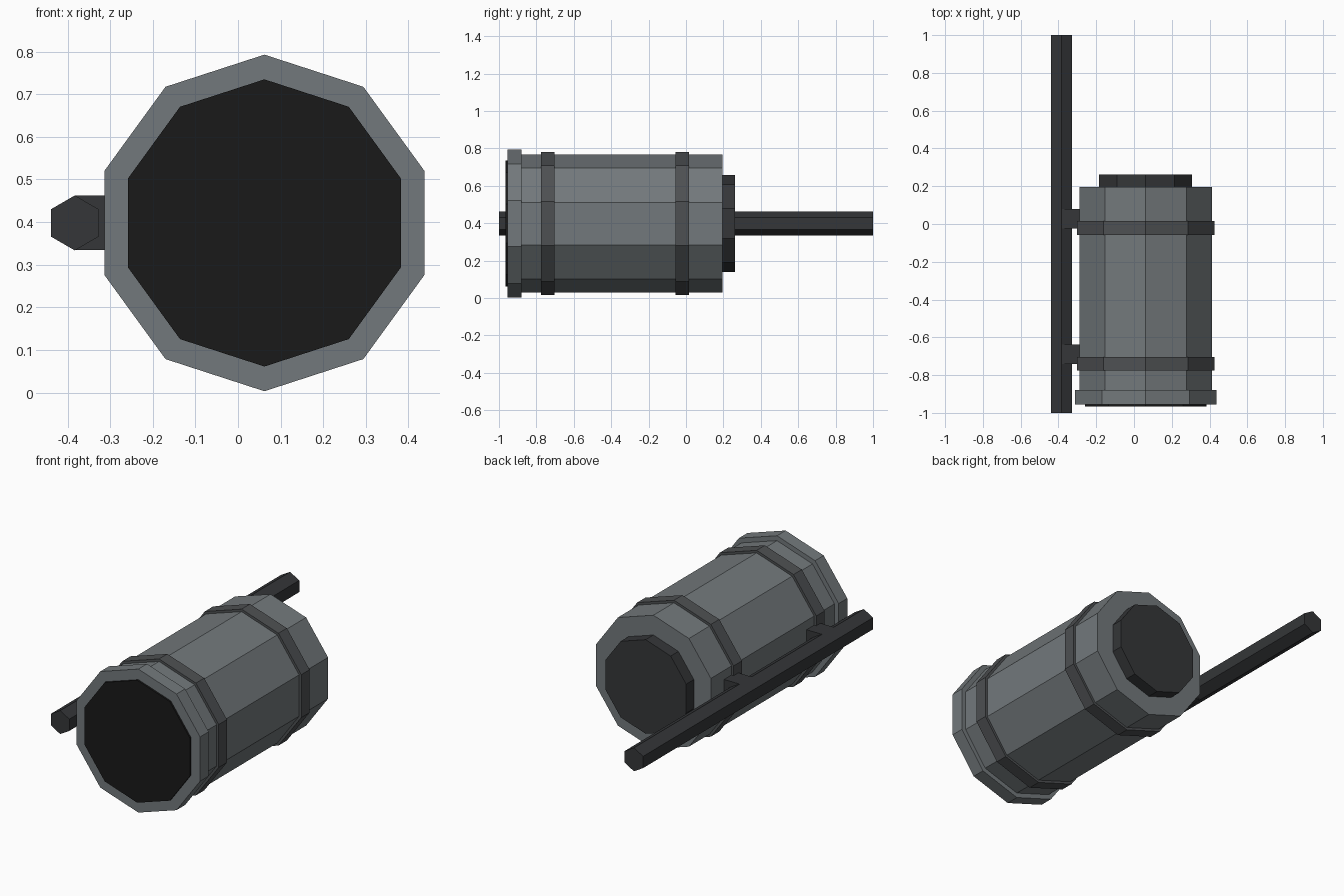
import bpy
import bmesh
from math import pi
from mathutils import Matrix, Vector

if "Cube" in bpy.data.objects:
    bpy.data.objects.remove(bpy.data.objects["Cube"])

CX, CZ = 0.062, 0.398   # axis of the barrel


def material(name, rgb):
    m = bpy.data.materials.new(name)
    m.diffuse_color = (*rgb, 1)
    m.use_nodes = True
    m.node_tree.nodes["Principled BSDF"].inputs["Base Color"].default_value = m.diffuse_color
    return m


GREY = material("body_grey", (0.17, 0.19, 0.2))
DARK_GREY = material("band_grey", (0.075, 0.08, 0.085))
CHARCOAL = material("charcoal", (0.035, 0.037, 0.04))
BLACK = material("lens_black", (0.01, 0.01, 0.01))


def finish(bm, name, mat):
    mesh = bpy.data.meshes.new(name)
    bm.to_mesh(mesh)
    bm.free()
    mesh.materials.append(mat)
    obj = bpy.data.objects.new(name, mesh)
    bpy.context.collection.objects.link(obj)


def prism(name, sides, radius, y0, y1, mat, x=CX, z=CZ):
    """Flat-sided cylinder along y with a corner pointing straight up."""
    bm = bmesh.new()
    ring = [bm.verts.new((Matrix.Rotation(2 * pi * i / sides, 3, 'Y') @ Vector((0, 0, radius)))
                         + Vector((x, y0, z))) for i in range(sides)]
    face = bm.faces.new(ring)
    top = bmesh.ops.extrude_face_region(bm, geom=[face], use_keep_orig=True)
    moved = [v for v in top["geom"] if isinstance(v, bmesh.types.BMVert)]
    bmesh.ops.translate(bm, verts=moved, vec=(0, y1 - y0, 0))
    bmesh.ops.recalc_face_normals(bm, faces=bm.faces)
    finish(bm, name, mat)


def box(name, lo, hi, mat):
    lo, hi = Vector(lo), Vector(hi)
    bm = bmesh.new()
    bmesh.ops.create_cube(bm, size=1, matrix=Matrix.LocRotScale((lo + hi) / 2, None, hi - lo))
    finish(bm, name, mat)


# Barrel, front rim, front glass and rear cap
prism("barrel", 10, 0.368, -0.90, 0.195, GREY)
prism("front_rim", 10, 0.395, -0.955, -0.88, GREY)
prism("front_glass", 10, 0.337, -0.965, -0.93, BLACK)
prism("rear_cap", 10, 0.259, 0.18, 0.262, CHARCOAL)

# Clamp bands, each with a bracket reaching the rod
for label, y0, y1, b0, b1 in (("front", -0.775, -0.703, -0.74, -0.637),
                              ("rear", -0.057, 0.016, -0.025, 0.08)):
    prism(label + "_band", 10, 0.382, y0, y1, DARK_GREY)
    box(label + "_bracket", (-0.383, b0, 0.334), (-0.275, b1, 0.462), CHARCOAL)

# Six-sided mounting rod
prism("mounting_rod", 6, 0.0645, -1.0, 1.0, CHARCOAL, x=-0.383)
